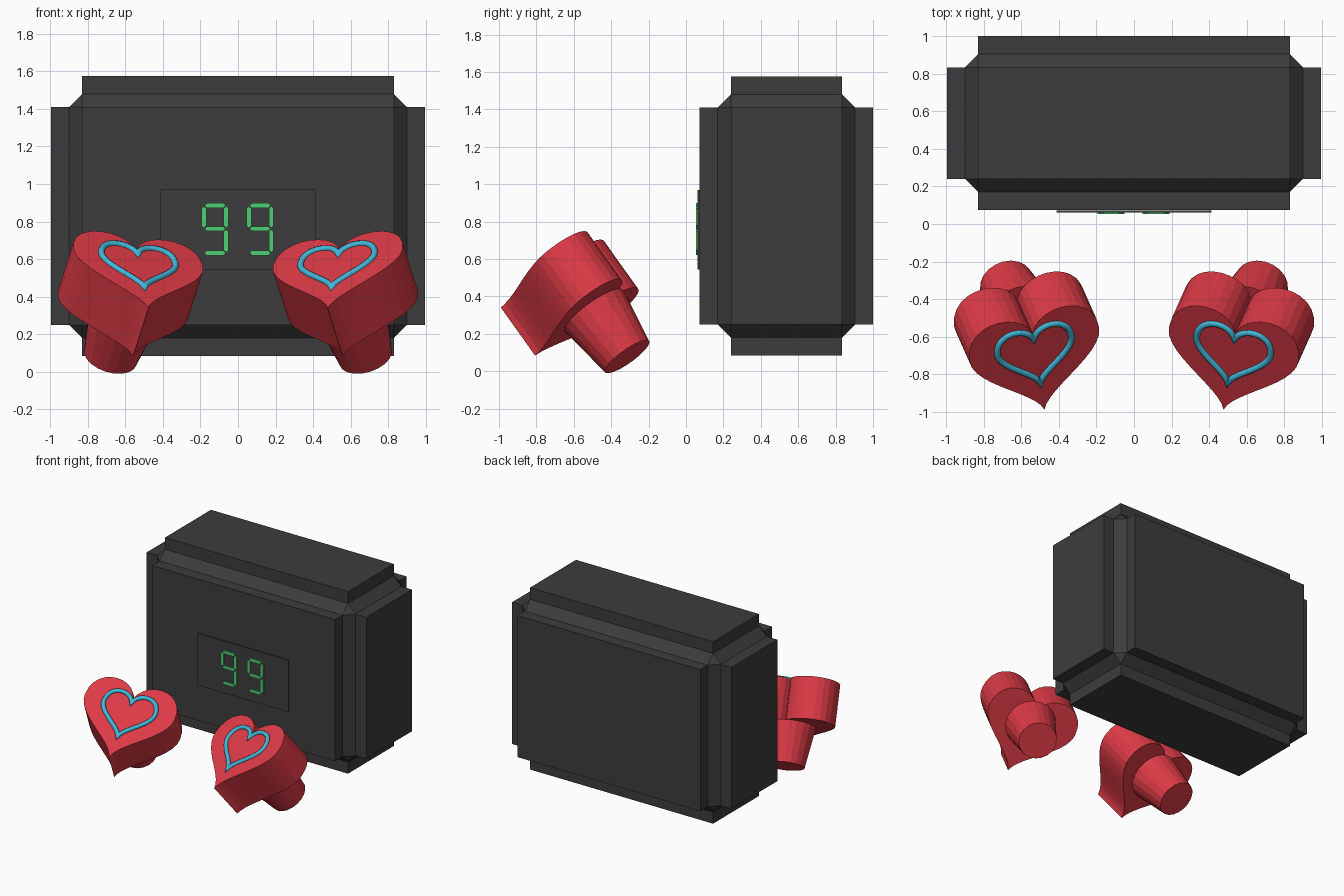
import bpy, bmesh
from mathutils import Vector, Matrix
from mathutils.geometry import interpolate_bezier

if "Cube" in bpy.data.objects:
    bpy.data.objects.remove(bpy.data.objects["Cube"])


def material(name, rgb):
    m = bpy.data.materials.new(name)
    m.diffuse_color = (*rgb, 1)
    m.use_nodes = True
    m.node_tree.nodes["Principled BSDF"].inputs["Base Color"].default_value = m.diffuse_color
    return m


GREY = material("charcoal", (0.046, 0.046, 0.046))
RED = material("red", (0.71, 0.042, 0.06))
BLUE = material("light_blue", (0.055, 0.47, 0.68))
GREEN = material("green", (0.08, 0.62, 0.18))


def finish(bm, name, mat):
    bmesh.ops.recalc_face_normals(bm, faces=bm.faces[:])
    me = bpy.data.meshes.new(name)
    bm.to_mesh(me)
    bm.free()
    me.materials.append(mat)
    ob = bpy.data.objects.new(name, me)
    bpy.context.collection.objects.link(ob)
    return ob


def prism(bm, points, offset):
    """Closed solid from a planar loop swept along an offset."""
    face = bm.faces.new([bm.verts.new(p) for p in points])
    ext = bmesh.ops.extrude_face_region(bm, geom=[face], use_keep_orig=True)
    bmesh.ops.translate(bm, vec=offset,
                        verts=[v for v in ext["geom"] if isinstance(v, bmesh.types.BMVert)])


# Body: chamfered box with each of its six sides pushed out
bm = bmesh.new()
bmesh.ops.create_cube(bm, size=1)
bmesh.ops.transform(bm, verts=bm.verts[:],
                    matrix=Matrix.Translation((0, 0.537, 0.83)) @ Matrix.Diagonal((1.8, 0.735, 1.3, 1)))
bmesh.ops.bevel(bm, geom=bm.edges[:], offset=0.07, offset_type='OFFSET',
                segments=1, profile=0.5, affect='EDGES')
bm.normal_update()
sides = [f for f in bm.faces if max(abs(c) for c in f.normal) > 0.99]
for f in sides:
    n = f.normal.copy()
    new = bmesh.ops.extrude_discrete_faces(bm, faces=[f])["faces"][0]
    bmesh.ops.translate(bm, verts=new.verts[:], vec=n * 0.096)
finish(bm, "body", GREY)

# Display panel on the front
bm = bmesh.new()
prism(bm, [(-0.413, 0.0625, 0.545), (0.413, 0.0625, 0.545),
           (0.413, 0.0625, 0.97), (-0.413, 0.0625, 0.97)], Vector((0, 0.0095, 0)))
finish(bm, "display_panel", GREY)


# Digits: pointed segment bars
def segment(bm, a, b, t=0.013):
    a, b = Vector(a), Vector(b)
    u = (b - a).normalized()
    w = Vector((-u.y, u.x)) * t
    a, b = a + u * 0.003, b - u * 0.003
    pts = [a, a + u * t + w, b - u * t + w, b, b - u * t - w, a + u * t - w]
    prism(bm, [(p.x, 0.053, p.y) for p in pts], Vector((0, 0.0098, 0)))


for name, x0 in (("left_digit", -0.182), ("right_digit", 0.058)):
    bm = bmesh.new()
    x1, lo, mid, hi = x0 + 0.119, 0.633, 0.762, 0.885
    for a, b in (((x0, hi), (x1, hi)), ((x0, mid), (x1, mid)), ((x0, lo), (x1, lo)),
                 ((x0, mid), (x0, hi)), ((x1, mid), (x1, hi)), ((x1, lo), (x1, mid))):
        segment(bm, a, b)
    finish(bm, name, GREEN)


# Heart outline: two curves per half, mirrored
def heart_outline(res):
    knots = [((0, 0), (.03, .13), (.36, .27), (.36, .44)),
             ((.36, .44), (.36, .69), (.05, .69), (0, .515))]
    half = []
    for k in knots:
        half += list(interpolate_bezier(*[Vector((*p, 0)) for p in k], res))[:-1]
    half.append(Vector((0, .515, 0)))
    return half + [Vector((-p.x, p.y, 0)) for p in reversed(half[1:-1])]


# Heart frame: origin at the tip of the face, z out of the face
n = Vector((0.25, -0.562, 0.788)).normalized()
r = Vector((-0.115, 0.77, 0.62)).cross(n).normalized()
h = n.cross(r)
FRAME = Matrix.Translation((-0.477, -0.99, 0.34)) @ Matrix((r, h, n)).transposed().to_4x4()
THICK, STEM = 0.325, 0.312

for side, sx in (("left", 1), ("right", -1)):
    place = Matrix.Diagonal((sx, 1, 1, 1)) @ FRAME

    # Heart-shaped block
    bm = bmesh.new()
    prism(bm, heart_outline(12), Vector((0, 0, -THICK)))
    bmesh.ops.transform(bm, matrix=place, verts=bm.verts[:])
    finish(bm, side + "_heart", RED)

    # Tapered stem behind the heart
    bm = bmesh.new()
    bmesh.ops.create_cone(bm, cap_ends=True, segments=20, radius1=0.145, radius2=0.193, depth=STEM,
                          matrix=Matrix.Translation((0.005, 0.4, -THICK - STEM / 2)))
    bmesh.ops.transform(bm, matrix=place, verts=bm.verts[:])
    finish(bm, side + "_stem", RED)

    # Blue tube outline set into the face
    bm = bmesh.new()
    path = [p * 0.57 + Vector((0, 0.182, 0)) for p in heart_outline(12)]
    rings, count, rad = [], len(path), 0.017
    for i, p in enumerate(path):
        d0 = (p - path[i - 1]).normalized()
        d1 = (path[(i + 1) % count] - p).normalized()
        t = (d0 + d1).normalized()
        out = Vector((t.y, -t.x, 0)) / max(0.5, t.dot(d1))   # mitred corners
        ring = []
        for k in range(8):
            c = Matrix.Rotation(k * 6.283185 / 8, 2) @ Vector((rad, 0))
            ring.append(bm.verts.new(p + out * c.x + Vector((0, 0, c.y))))
        rings.append(ring)
    for i in range(count):
        a, b = rings[i], rings[(i + 1) % count]
        for k in range(8):
            m = (k + 1) % 8
            bm.faces.new((a[k], b[k], b[m], a[m])).smooth = True
    bmesh.ops.transform(bm, matrix=place, verts=bm.verts[:])
    finish(bm, side + "_heart_trim", BLUE)
